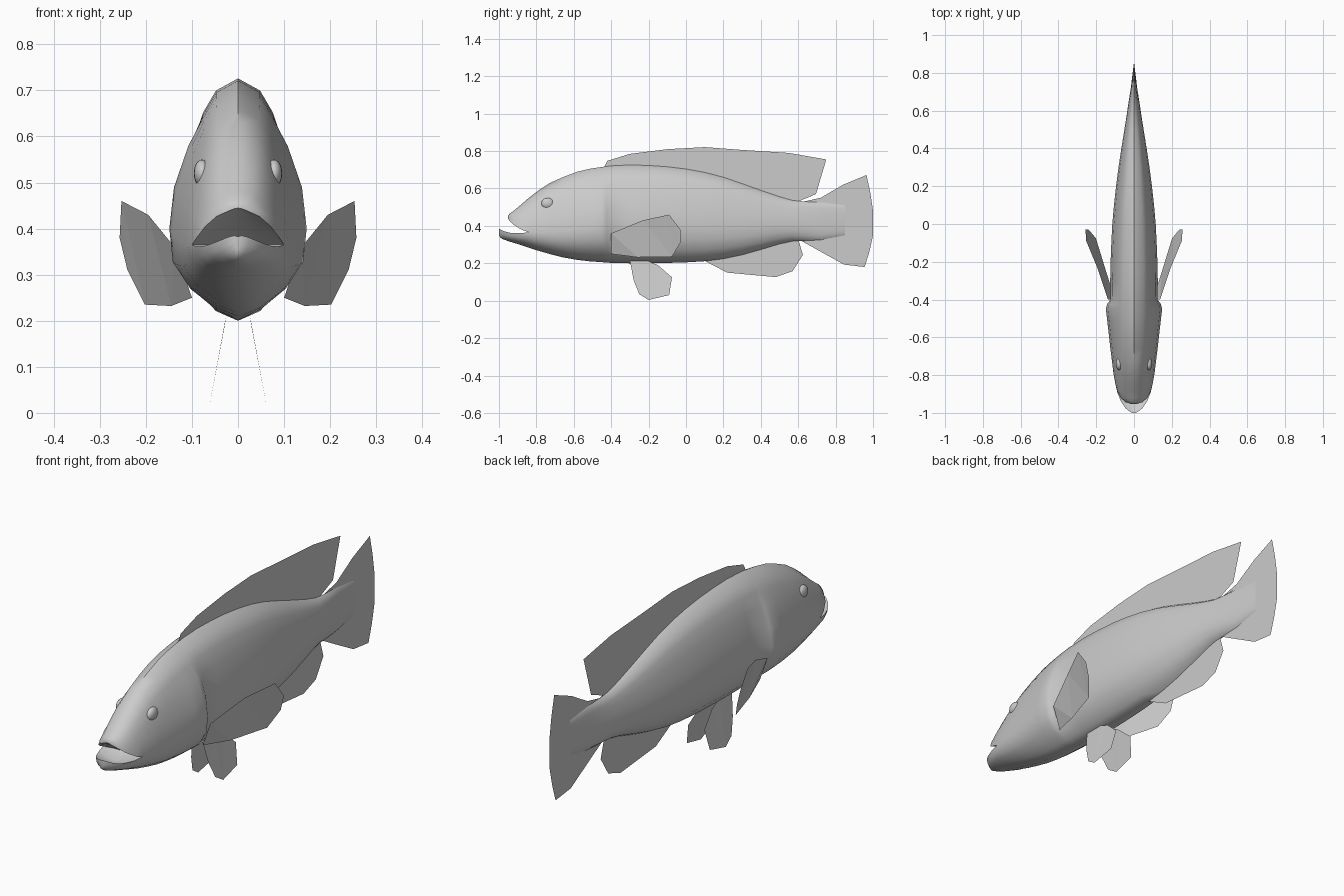
import bpy, bmesh, math
from mathutils import Vector

if "Cube" in bpy.data.objects:
    bpy.data.objects.remove(bpy.data.objects["Cube"], do_unlink=True)

# One plain grey material
grey = bpy.data.materials.new("grey")
grey.use_nodes = True
grey.diffuse_color = (0.6, 0.6, 0.6, 1)
grey.node_tree.nodes["Principled BSDF"].inputs["Base Color"].default_value = (0.6, 0.6, 0.6, 1)
grey.node_tree.nodes["Principled BSDF"].inputs["Roughness"].default_value = 0.7


def finish(name, bm, smooth=None):
    mesh = bpy.data.meshes.new(name)
    bm.to_mesh(mesh)
    bm.free()
    obj = bpy.data.objects.new(name, mesh)
    bpy.context.collection.objects.link(obj)
    mesh.materials.append(grey)
    if smooth:
        bpy.ops.object.select_all(action='DESELECT')
        obj.select_set(True)
        bpy.context.view_layer.objects.active = obj
        bpy.ops.object.shade_smooth_by_angle(angle=math.radians(smooth))
    return obj


# Half cross-section from back to belly: (height share, width share, gill swell)
HALF = [(1, 0, 0), (.95, .38, 0), (.86, .6, 0), (.74, .77, .5), (.57, .92, 1),
        (.4, 1, 1), (.25, .94, 1), (.13, .73, .5), (.04, .38, 0), (0, 0, 0)]
LIP = 5  # index of the section point at mouth height


def half_points(y, top, bottom, width, split=None, gill=0):
    if split is None:
        split = bottom + .4 * (top - bottom)
    pts = []
    for t, w, g in HALF:
        z = split + (top - split) * (t - .4) / .6 if t >= .4 else bottom + (split - bottom) * t / .4
        pts.append(Vector((width * w + gill * g, y, z)))
    return pts


def flip(pts):
    return [Vector((-p.x, p.y, p.z)) for p in pts]


def mouth_line(lip, rise):
    # Arched line from the left lip to the right lip
    return [Vector((lip.x * k, lip.y, lip.z + rise * (1 - k * k))) for k in (.5, 0, -.5)]


def loft(bm, rings, cap):
    rows = [[bm.verts.new(p) for p in r] for r in rings]
    n = len(rows[0])
    for a, b in zip(rows, rows[1:]):
        for i in range(n):
            j = (i + 1) % n
            bm.faces.new((a[i], a[j], b[j], b[i]))
    if cap:
        bm.faces.new(rows[-1])


# Body, from mouth corner to tail root: y, top, bottom, half width, mouth height, gill swell
BODY = [(-.84, .55, .283, .1, .365, 0), (-.79, .588, .267, .109, .365, 0),
        (-.73, .628, .25, .114, .366, .002), (-.66, .66, .232, .119, .37, .006),
        (-.58, .69, .218, .122, .38, .012), (-.51, .706, .21, .124, .39, .018),
        (-.45, .715, .206, .125, .4, .024), (-.425, .718, .204, .125, .4, .018),
        (-.4, .721, .202, .125, .41, 0), (-.3, .726, .2, .126, .41, 0),
        (-.2, .723, .2, .124, None, 0), (-.1, .716, .202, .12, None, 0),
        (0, .704, .205, .115, None, 0), (.1, .686, .211, .106, None, 0),
        (.2, .66, .224, .095, None, 0), (.3, .626, .245, .082, None, 0),
        (.4, .59, .273, .067, None, 0), (.5, .556, .303, .051, None, 0),
        (.57, .536, .318, .04, None, 0), (.63, .53, .32, .031, None, 0),
        (.72, .525, .325, .017, None, 0), (.85, .51, .35, .001, None, 0)]
# Upper jaw: y, top, lip height, half width
UPPER = [(-.84, .55, .365, .1), (-.88, .515, .38, .09), (-.92, .482, .405, .071),
         (-.943, .465, .427, .046), (-.953, .452, .441, .014)]
# Lower jaw: y, bottom, lip height, half width
LOWER = [(-.84, .283, .365, .1), (-.89, .3, .361, .089), (-.94, .315, .363, .069),
         (-.975, .327, .372, .045), (-.993, .337, .381, .023), (-1, .35, .385, .008)]

bm = bmesh.new()
rings = []
for y, top, bottom, w, split, gill in BODY:
    h = half_points(y, top, bottom, w, split, gill)
    rings.append(h + flip(h[8:0:-1]))
loft(bm, rings, True)

rings = []
for i, (y, top, lip, w) in enumerate(UPPER):
    h = half_points(y, top, .283, w, lip)[:LIP + 1]
    rings.append(h + mouth_line(h[-1], .25 * w if i else 0) + flip(h[:0:-1]))
loft(bm, rings, True)

rings = []
for i, (y, bottom, lip, w) in enumerate(LOWER):
    h = half_points(y, .55, bottom, w, lip)[LIP:]
    rings.append(h + flip(h[-2::-1]) + mouth_line(h[0], -.25 * w if i else 0)[::-1])
loft(bm, rings, True)

bmesh.ops.remove_doubles(bm, verts=bm.verts, dist=.0004)
bmesh.ops.recalc_face_normals(bm, faces=bm.faces)
finish("body", bm, 50)

# Eyes: shallow domes on the sides of the head
for side, s in (("left", 1), ("right", -1)):
    bm = bmesh.new()
    bmesh.ops.create_uvsphere(bm, u_segments=16, v_segments=10, radius=1)
    bmesh.ops.scale(bm, vec=(.018, .034, .03), verts=bm.verts)
    bmesh.ops.translate(bm, vec=(s * .078, -.74, .52), verts=bm.verts)
    finish(side + "_eye", bm, 60)


def fin(name, pts):
    bm = bmesh.new()
    face = bm.faces.new([bm.verts.new(p) for p in pts])
    bmesh.ops.triangulate(bm, faces=[face])
    finish(name, bm)


# Middle fins: flat outlines (y, z)
MIDDLE = {
    "dorsal_fin": [(-.44, .71), (-.42, .748), (-.3, .785), (-.1, .81), (.1, .821), (.3, .806),
                   (.55, .79), (.75, .755), (.695, .57), (.6, .53), (.5, .54), (.3, .61),
                   (.1, .67), (-.15, .7)],
    "anal_fin": [(.1, .213), (.22, .15), (.48, .126), (.57, .158), (.625, .245), (.6, .33),
                 (.5, .33), (.3, .27)],
    "tail_fin": [(.58, .53), (.63, .53), (.72, .55), (.84, .62), (.965, .672), (.985, .58),
                 (1, .48), (1, .35), (.98, .26), (.955, .18), (.845, .193), (.72, .262),
                 (.62, .318), (.58, .325)],
}
for name, outline in MIDDLE.items():
    fin(name, [(0, y, z) for y, z in outline])

# Paired fins
PECTORAL = [(.1, -.4, .25), (.138, -.4, .36), (.195, -.23, .43), (.253, -.09, .46),
            (.257, -.03, .38), (.24, -.03, .31), (.202, -.075, .235), (.145, -.26, .232)]
PELVIC = [(-.3, .215), (-.28, .11), (-.25, .035), (-.2, .004), (-.09, .03), (-.075, .125),
          (-.15, .19), (-.21, .215)]
for side, s in (("left", 1), ("right", -1)):
    fin(side + "_pectoral_fin", [(s * x, y, z) for x, y, z in PECTORAL])
    fin(side + "_pelvic_fin",
        [(s * (.025 + .04 * (max(0, .21 - z) / .21)), y, z) for y, z in PELVIC])
